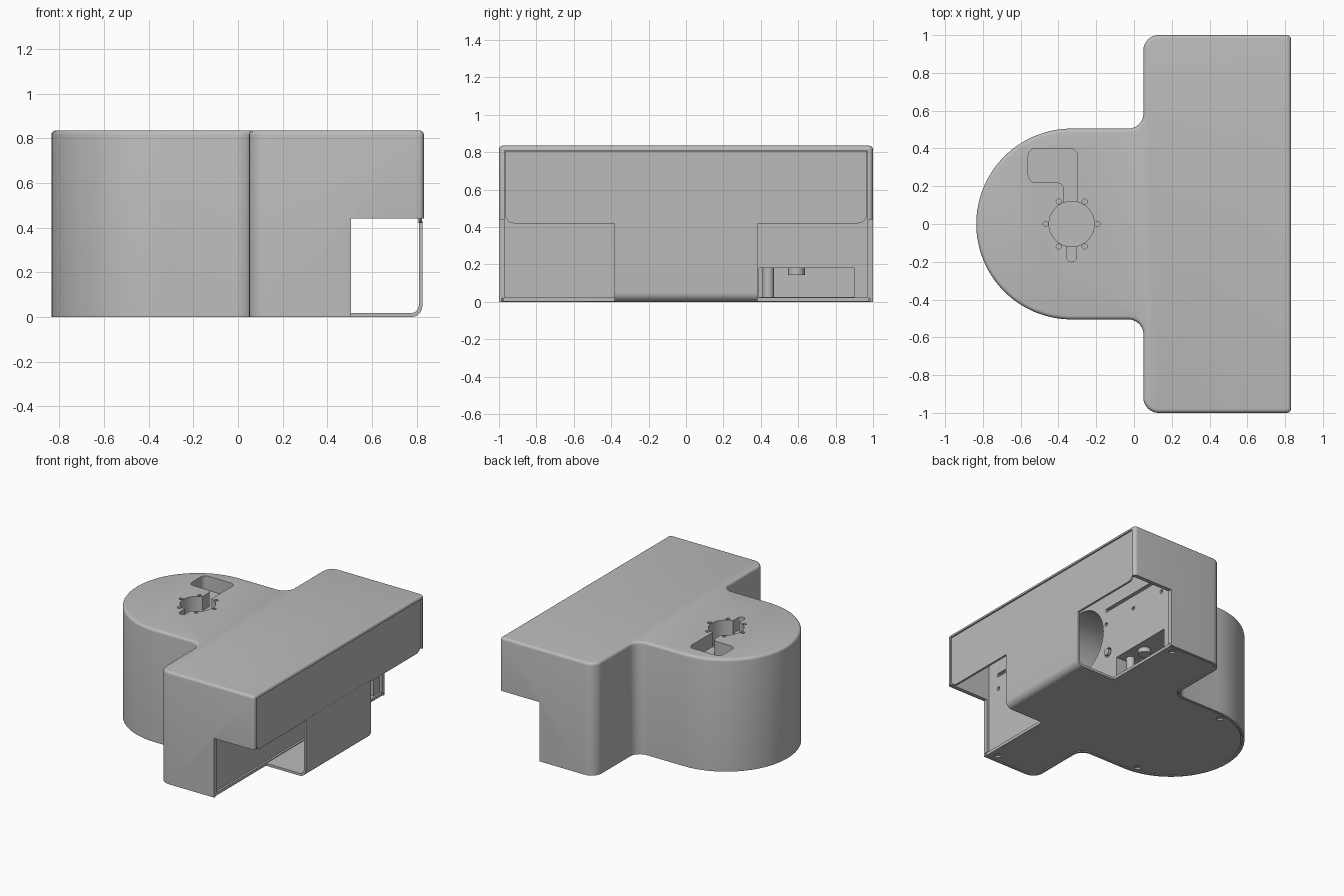
import bpy, bmesh, math
from mathutils import Vector

if "Cube" in bpy.data.objects:
    bpy.data.objects.remove(bpy.data.objects["Cube"])

grey = bpy.data.materials.new("plain grey")
grey.use_nodes = True
grey.diffuse_color = (0.5, 0.5, 0.5, 1)
grey.node_tree.nodes["Principled BSDF"].inputs["Base Color"].default_value = (0.5, 0.5, 0.5, 1)

AXES = {"z": lambda u, v, w: (u, v, w),
        "x": lambda u, v, w: (w, u, v),
        "y": lambda u, v, w: (u, w, v)}


def rounded(corners):
    """Outline from (x, y, radius) corners, each filleted by an arc."""
    pts = []
    for i, (x, y, r) in enumerate(corners):
        p = Vector((x, y))
        if r == 0:
            pts.append(p)
            continue
        a = (Vector(corners[i - 1][:2]) - p).normalized()
        b = (Vector(corners[(i + 1) % len(corners)][:2]) - p).normalized()
        half = a.angle(b) / 2
        mid = p + (a + b).normalized() * r / math.sin(half)
        start = p + a * r / math.tan(half) - mid
        end = p + b * r / math.tan(half) - mid
        sweep = end.angle_signed(start)
        steps = 28 if r > 0.3 else 8
        for k in range(steps + 1):
            t = sweep * k / steps
            c, s = math.cos(t), math.sin(t)
            pts.append(mid + Vector((start.x * c - start.y * s, start.x * s + start.y * c)))
    return pts


def circle(x, y, r, n=32):
    return [(x + r * math.cos(math.tau * k / n), y + r * math.sin(math.tau * k / n)) for k in range(n)]


def rect(u0, u1, v0, v1):
    return [(u0, v0), (u1, v0), (u1, v1), (u0, v1)]


def prism(name, pts, low, high, axis="z", bevel=0):
    """Extrude an outline along an axis, optionally rounding its far rim."""
    bm = bmesh.new()
    place = AXES[axis]
    base = bm.faces.new([bm.verts.new(place(p[0], p[1], low)) for p in pts])
    res = bmesh.ops.extrude_face_region(bm, geom=[base], use_keep_orig=True)
    top = [g for g in res["geom"] if isinstance(g, bmesh.types.BMFace)][0]
    move = Vector(place(0, 0, high - low))
    bmesh.ops.translate(bm, verts=top.verts[:], vec=move)
    if bevel:
        bmesh.ops.bevel(bm, geom=top.edges[:], offset=bevel, segments=4,
                        profile=0.5, affect="EDGES")
    bmesh.ops.recalc_face_normals(bm, faces=bm.faces[:])
    mesh = bpy.data.meshes.new(name)
    bm.to_mesh(mesh)
    bm.free()
    mesh.materials.append(grey)
    obj = bpy.data.objects.new(name, mesh)
    bpy.context.collection.objects.link(obj)
    return obj


def activate(obj):
    bpy.ops.object.select_all(action="DESELECT")
    obj.select_set(True)
    bpy.context.view_layer.objects.active = obj


def cut(target, *shape, **options):
    """Subtract a prism from the target."""
    tool = prism("cutter", *shape, **options)
    tool.hide_render = True
    mod = target.modifiers.new("cut", "BOOLEAN")
    mod.operation, mod.solver, mod.object = "DIFFERENCE", "EXACT", tool
    activate(target)
    bpy.ops.object.modifier_apply(modifier=mod.name)
    bpy.data.objects.remove(tool)


def plan(d, right, r):
    """T-shaped plan with a round lobe, inset by d."""
    lobe = 0.505 - d
    side = [(right, 1 - d, r), (0.05 + d, 1 - d, 0.08 - d),
            (0.05 + d, lobe, 0.08 + d), (-0.835 + d, lobe, lobe - 0.0005)]
    return rounded(side + [(x, -y, q) for x, y, q in reversed(side)])


# Housing
housing = prism("housing", plan(0, 0.832, 0.025), 0, 0.835, bevel=0.02)

# Front bay, open below at both ends
cut(housing, rect(-0.97, 0.97, -0.1, 0.81), 0.485, 1, axis="x")
for s in (-1, 1):
    cut(housing, rect(*sorted((s * 0.38, s * 1.2)), -0.1, 0.44), 0.505, 1.1, axis="x")

# Bay wall openings: round port, low window, slots, screw holes
cut(housing, circle(0, 0.45, 0.25, 48), 0.15, 0.6, axis="x")
cut(housing, rect(0.39, 0.9, 0.025, 0.18), 0.1, 0.6, axis="x")
cut(housing, circle(0.3, 0.26, 0.035), 0.4, 0.6, axis="x")
for s in (-1, 1):
    cut(housing, rect(*sorted((s * 0.28, s * 0.88)), 0.585, 0.61), 0.44, 0.6, axis="x")
    for y in (0.28, 0.57, 0.87):
        cut(housing, circle(s * y, 0.49, 0.014, 12), 0.44, 0.6, axis="x")

# Lid openings: round hole, L-shaped pocket, key slot, small screw holes
cx = -0.33
cut(housing, circle(cx, 0, 0.12, 48), 0.66, 1)
cut(housing, rounded([(-0.3, 0.4, 0.04), (-0.56, 0.4, 0.04), (-0.56, 0.22, 0.04),
                      (-0.37, 0.22, 0.04), (-0.37, 0.08, 0), (-0.3, 0.08, 0)]), 0.73, 1)
cut(housing, rounded([(cx - 0.025, -0.1, 0), (cx - 0.025, -0.2, 0.024),
                      (cx + 0.025, -0.2, 0.024), (cx + 0.025, -0.1, 0)]), 0.74, 1)
for k in range(6):
    a = math.tau * k / 6
    cut(housing, circle(cx + 0.137 * math.cos(a), 0.137 * math.sin(a), 0.014, 12), 0.75, 1)

# Underside recess and base plate with screw holes
cut(housing, plan(0.016, 0.7, 0), -0.1, 0.022)
base = prism("base_plate", plan(0.022, 0.5, 0), 0.002, 0.024)
for x, y in ((0.44, 0.93), (-0.4, 0.44)):
    for s in (-1, 1):
        cut(base, circle(x, s * y, 0.025, 20), -0.1, 0.014)

# Front cover: wide upper panel and a bent centre channel
upper = prism("cover_panel", rounded([(-0.967, 0.42, 0.05), (0.967, 0.42, 0.05),
                                      (0.967, 0.807, 0), (-0.967, 0.807, 0)]),
              0.808, 0.824, axis="x")
channel = prism("cover_channel", rounded([(0.49, 0, 0), (0.825, 0, 0.05), (0.825, 0.43, 0),
                                          (0.809, 0.43, 0), (0.809, 0.018, 0.034),
                                          (0.49, 0.018, 0)]),
                -0.383, 0.383, axis="y")

# Parts inside the low window
post = prism("inner_post", circle(0.4, 0.44, 0.03), 0.02, 0.185)
peg = prism("inner_peg", circle(0.4, 0.59, 0.045), 0.145, 0.185)
bush = prism("wall_bush", circle(0.3, 0.26, 0.025), 0.4, 0.5, axis="x")

for obj in (housing, base, upper, channel, post, peg, bush):
    activate(obj)
    bpy.ops.object.shade_smooth_by_angle(angle=math.radians(30))
